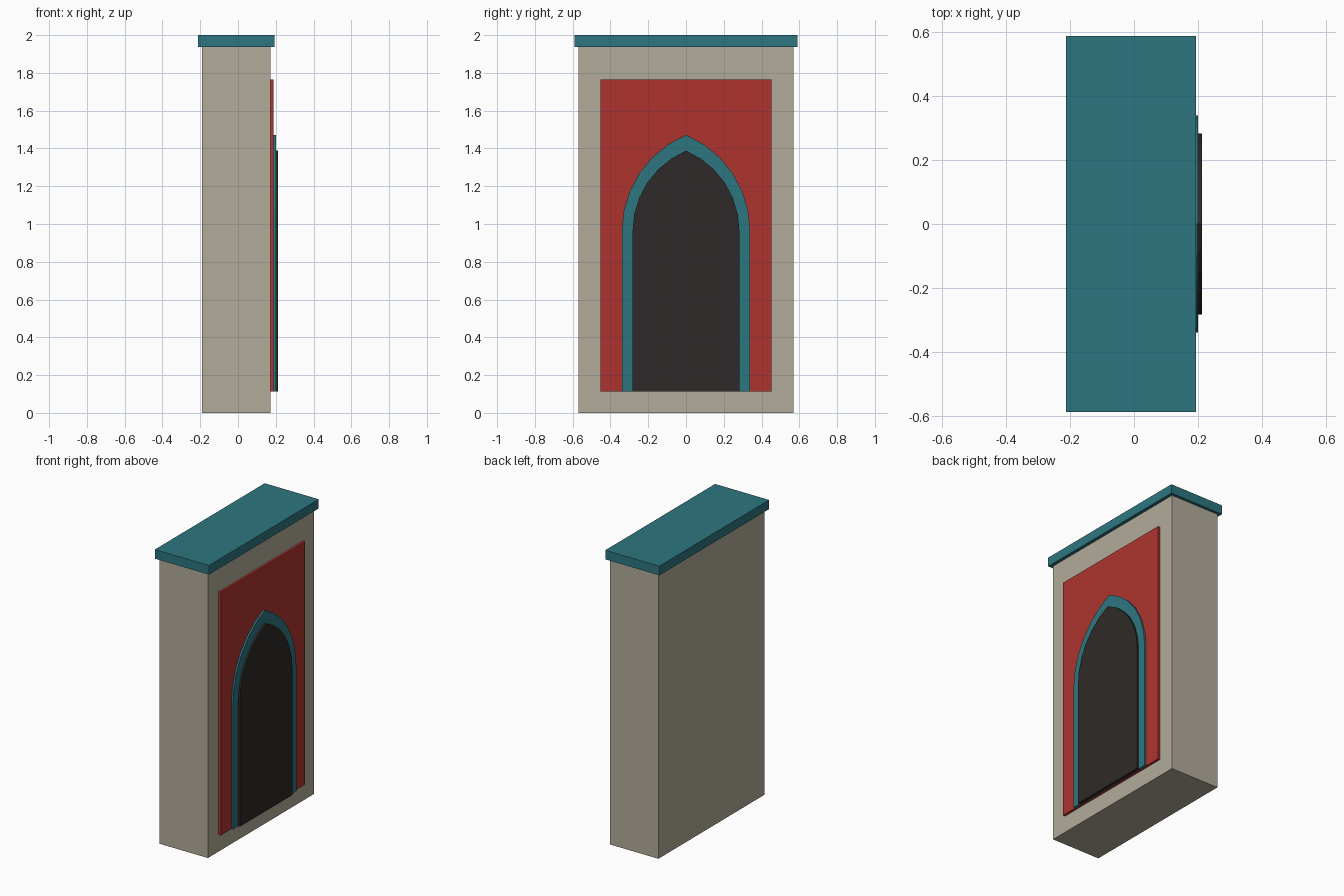
import bpy, bmesh
from math import atan2, cos, sin

if "Cube" in bpy.data.objects:
    bpy.data.objects.remove(bpy.data.objects["Cube"])


def material(name, rgb):
    m = bpy.data.materials.new(name)
    m.diffuse_color = (*rgb, 1)
    m.use_nodes = True
    m.node_tree.nodes["Principled BSDF"].inputs["Base Color"].default_value = m.diffuse_color
    return m


STONE = material("stone", (0.45, 0.41, 0.33))
TEAL = material("teal", (0.027, 0.18, 0.22))
RED = material("red", (0.42, 0.034, 0.028))
DARK = material("dark", (0.028, 0.023, 0.021))


def slab(name, outline, x0, x1, mat):
    """Extrude a (y, z) outline along x from x0 to x1."""
    bm = bmesh.new()
    face = bm.faces.new([bm.verts.new((x0, y, z)) for y, z in outline])
    ext = bmesh.ops.extrude_face_region(bm, geom=[face])
    verts = [v for v in ext["geom"] if isinstance(v, bmesh.types.BMVert)]
    bmesh.ops.translate(bm, verts=verts, vec=(x1 - x0, 0, 0))
    bmesh.ops.recalc_face_normals(bm, faces=bm.faces)
    mesh = bpy.data.meshes.new(name)
    bm.to_mesh(mesh)
    bm.free()
    mesh.materials.append(mat)
    obj = bpy.data.objects.new(name, mesh)
    bpy.context.collection.objects.link(obj)


def rect(half, z0, z1):
    return [(-half, z0), (half, z0), (half, z1), (-half, z1)]


def arch(half, base, spring, apex, segments=6):
    """Pointed arch: straight jambs and two mirrored circular arcs."""
    rise = apex - spring
    r = (half * half + rise * rise) / (2 * half)
    end = atan2(rise, r - half)
    side = [(half, base)]
    for i in range(segments):
        a = end * i / segments
        side.append((half - r + r * cos(a), spring + r * sin(a)))
    return side + [(0, apex)] + [(-y, z) for y, z in reversed(side)]


# Wall block and overhanging cap
slab("wall_block", rect(0.569, 0, 1.938), -0.191, 0.172, STONE)
slab("cap", rect(0.589, 1.938, 2.0), -0.212, 0.194, TEAL)

# Layered niche on the +x face
slab("niche_panel", rect(0.453, 0.114, 1.764), 0.165, 0.188, RED)
slab("arch_border", arch(0.34, 0.114, 0.962, 1.472), 0.165, 0.2, TEAL)
slab("arch_opening", arch(0.283, 0.114, 0.962, 1.388), 0.165, 0.212, DARK)
